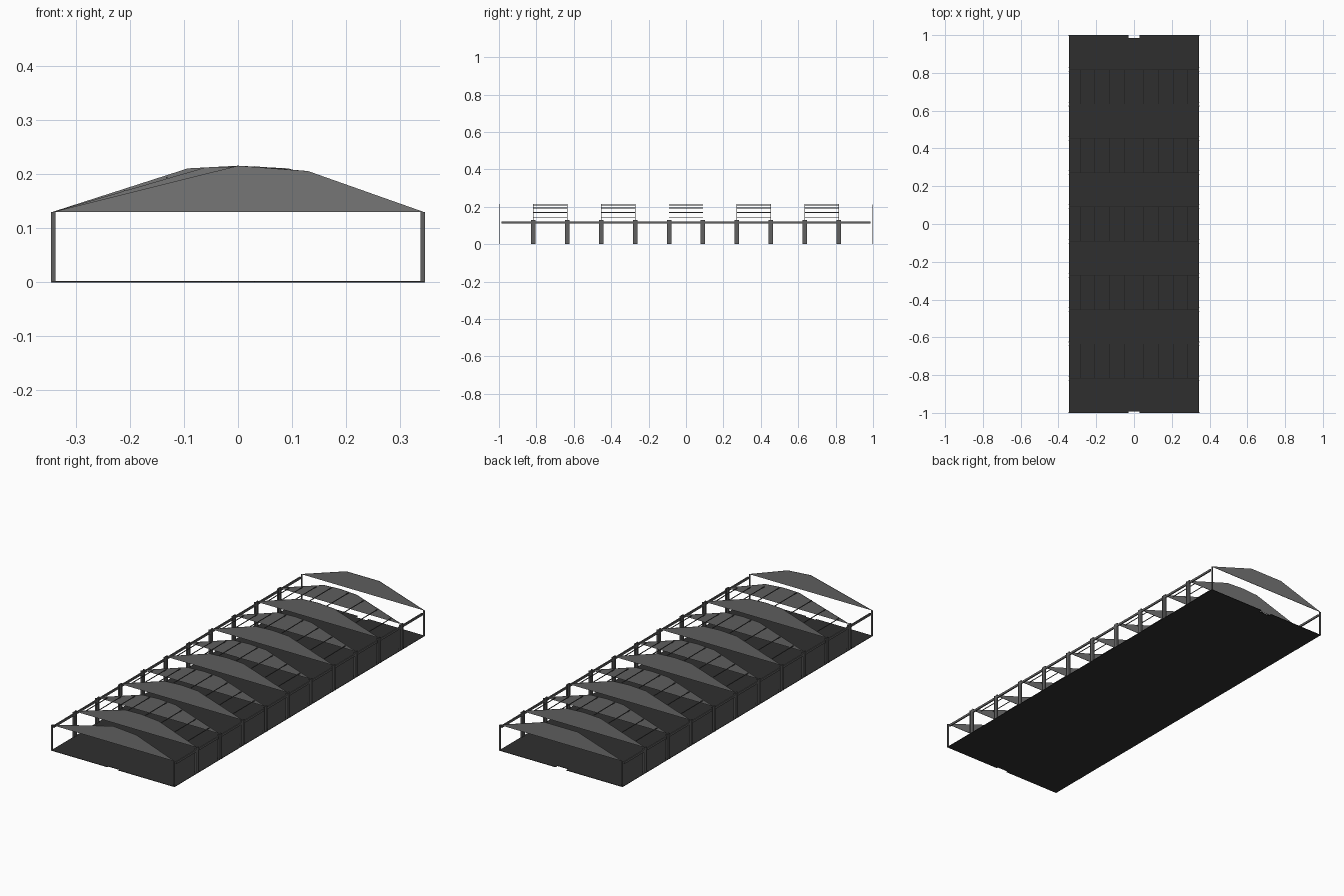
import bpy, bmesh

if "Cube" in bpy.data.objects:
    bpy.data.objects.remove(bpy.data.objects["Cube"])

def material(name, value):
    m = bpy.data.materials.new(name)
    m.diffuse_color = (value, value, value, 1)
    m.use_nodes = True
    m.node_tree.nodes["Principled BSDF"].inputs["Base Color"].default_value = m.diffuse_color
    return m

DARK = material("dark floor grey", 0.028)
STEEL = material("steel grey", 0.12)
PANEL = material("panel grey", 0.18)

def finish(name, bm, mat):
    mesh = bpy.data.meshes.new(name)
    bmesh.ops.recalc_face_normals(bm, faces=bm.faces)
    bm.to_mesh(mesh)
    bm.free()
    mesh.materials.append(mat)
    obj = bpy.data.objects.new(name, mesh)
    bpy.context.collection.objects.link(obj)
    return obj

def add_box(bm, x0, x1, y0, y1, z0, z1):
    v = bmesh.ops.create_cube(bm, size=1)["verts"]
    for p in v:
        p.co = ((x0 + x1) / 2 + p.co.x * (x1 - x0),
                (y0 + y1) / 2 + p.co.y * (y1 - y0),
                (z0 + z1) / 2 + p.co.z * (z1 - z0))

def add_prism(bm, points, offset):
    face = bm.faces.new([bm.verts.new(p) for p in points])
    geo = bmesh.ops.extrude_face_region(bm, geom=[face])["geom"]
    bmesh.ops.translate(bm, vec=offset,
                        verts=[g for g in geo if isinstance(g, bmesh.types.BMVert)])

HALF, EAVE = 0.345, 0.13
FRAMES = [-0.998 + i * 1.996 / 11 for i in range(12)]

# Floor slab with a small notch in each end
bm = bmesh.new()
n = 0.03
outline = [(-HALF, -1), (-n, -1), (-n, -0.992), (n, -0.992), (n, -1), (HALF, -1),
           (HALF, 1), (n, 1), (n, 0.984), (-n, 0.984), (-n, 1), (-HALF, 1)]
add_prism(bm, [(x, y, 0) for x, y in outline], (0, 0, 0.002))
finish("floor", bm, DARK)

# Gable panels, one thin plate per frame
SYMMETRIC = [(0.093, 0.211), (0, 0.216), (-0.093, 0.211)]
TOPS = {0: [(0.13, 0.206), (0, 0.216)],
        1: [(0.13, 0.206), (0.03, 0.215), (-0.06, 0.213)],
        11: [(0.093, 0.211), (-0.093, 0.211)]}
for i, y in enumerate(FRAMES):
    bm = bmesh.new()
    profile = [(-HALF, EAVE), (HALF, EAVE)] + TOPS.get(i, SYMMETRIC)
    add_prism(bm, [(x, y - 0.001, z) for x, z in profile], (0, 0.002, 0))
    finish(f"gable_panel_{i + 1}", bm, PANEL)

# Columns: slim posts at the ends, H sections between
bm = bmesh.new()
for side in (-1, 1):
    xa, xb = sorted((side * 0.338, side * 0.346))
    xm = (xa + xb) / 2
    for i, y in enumerate(FRAMES):
        if i in (0, 11):
            add_box(bm, xa, xb, y - 0.002, y + 0.002, 0, EAVE)
            continue
        for d in (-0.0105, 0.0105):
            add_box(bm, xa, xb, y + d - 0.0015, y + d + 0.0015, 0, EAVE)
        add_box(bm, xm - 0.001, xm + 0.001, y - 0.01, y + 0.01, 0, EAVE)
finish("columns", bm, STEEL)

# Eave beams between neighbouring columns
bm = bmesh.new()
for side in (-1, 1):
    xa, xb = sorted((side * 0.339, side * 0.345))
    for a, b in zip(FRAMES, FRAMES[1:]):
        add_box(bm, xa, xb, a + 0.012, b - 0.012, 0.111, 0.122)
finish("eave_beams", bm, STEEL)

# Purlins in every second bay
bm = bmesh.new()
for i in range(1, 11, 2):
    for x, z in ((0.048, 0.212), (0.132, 0.195), (0.21, 0.171), (0.285, 0.146)):
        for side in (-1, 1):
            add_box(bm, side * x - 0.001, side * x + 0.001,
                    FRAMES[i], FRAMES[i + 1], z - 0.004, z)
finish("purlins", bm, STEEL)
